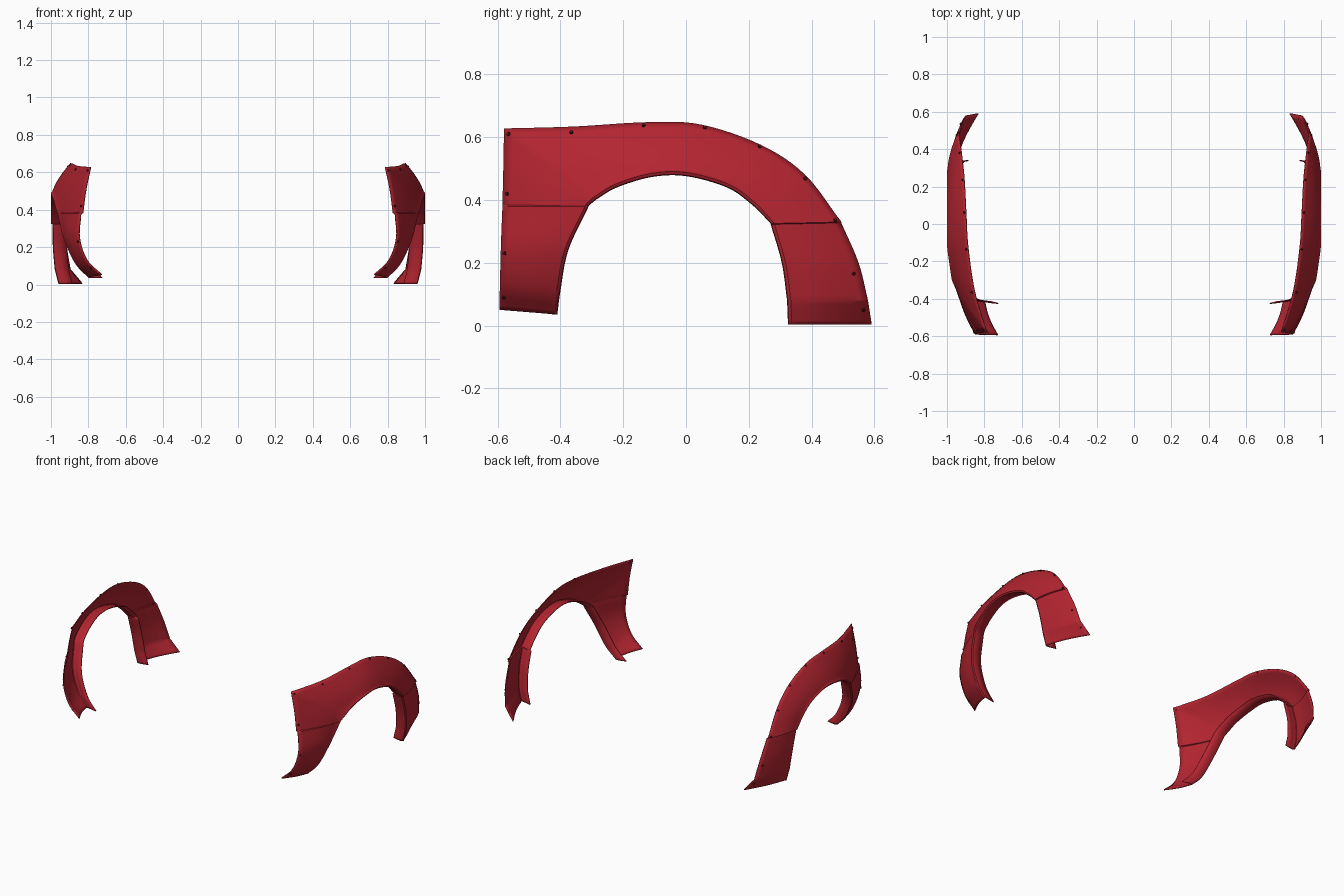
import bpy, bmesh, math
from mathutils import Vector

old = bpy.data.objects.get("Cube")
if old:
    bpy.data.objects.remove(old, do_unlink=True)


def make_material(name, colour):
    mat = bpy.data.materials.new(name)
    mat.use_nodes = True
    mat.diffuse_color = colour
    mat.node_tree.nodes["Principled BSDF"].inputs["Base Color"].default_value = colour
    return mat


red = make_material("red paint", (0.45, 0.018, 0.03, 1))
dark = make_material("dark red bolts", (0.09, 0.006, 0.01, 1))

# Each station pairs a body-side edge point with a wheel-arch edge point (x, y, z).
# Runs are smooth inside and meet at a crease or a small step.
front_foot = [
    ((.73, -.595, .05), (.80, -.41, .035)),
    ((.81, -.593, .13), (.87, -.40, .11)),
    ((.85, -.59, .25), (.93, -.375, .24)),
    ((.842, -.585, .38), (.965, -.31, .38)),
]
front_panel = [
    ((.832, -.585, .385), (.965, -.31, .38)),
    ((.815, -.582, .51), (.97, -.30, .39)),
    ((.79, -.58, .628), (.975, -.285, .402)),
]
arch = [
    front_panel[-1],
    ((.855, -.36, .634), (.985, -.22, .44)),
    ((.89, -.12, .648), (1, -.11, .473)),
    ((.90, .05, .64), (1, 0, .476)),
    ((.91, .24, .575), (1, .13, .44)),
    ((.925, .38, .48), (1, .21, .385)),
    ((.94, .495, .33), (1, .27, .325)),
]
rear_panel = [
    ((.932, .495, .327), (.992, .27, .322)),
    ((.92, .55, .2), (.99, .305, .2)),
    ((.90, .58, .08), (.98, .322, .08)),
]
rear_foot = [rear_panel[-1], ((.835, .592, .003), (.96, .325, .003))]
RUNS = (front_foot, front_panel, arch, rear_panel, rear_foot)

STEPS = 6        # rows per station gap
COLUMNS = 10     # spans across the panel
LIP = 0.075      # width of the inward return around the arch


def spline(points):
    """Smooth curve through the points."""
    pts = [Vector(p) for p in points]
    pts = [2 * pts[0] - pts[1]] + pts + [2 * pts[-1] - pts[-2]]
    out = []
    for a, b, c, d in zip(pts, pts[1:], pts[2:], pts[3:]):
        for i in range(STEPS):
            t = i / STEPS
            out.append(b + (c - a) * t / 2 + (2 * a - 5 * b + 4 * c - d) * t * t / 2
                       + (3 * b - a - 3 * c + d) * t ** 3 / 2)
    return out + [pts[-2]]


def section(body, edge):
    """Cross-section from the body edge, over the panel, round into the arch lip."""
    row = []
    for i in range(COLUMNS):
        u = i / COLUMNS
        p = body.lerp(edge, u)
        p.x = min(1, p.x + 0.012 * math.sin(math.pi * u))
        row.append(p)
    away = body - edge
    away.x = 0
    away.normalize()
    for inward, back in ((0, .012), (.004, .003), (.014, 0), (LIP / 2, .003), (LIP, .012)):
        row.append(edge + away * back - Vector((inward, 0, 0)))
    return row


def finish(bm, name, mat):
    mesh = bpy.data.meshes.new(name)
    bm.to_mesh(mesh)
    bm.free()
    mesh.materials.append(mat)
    obj = bpy.data.objects.new(name, mesh)
    bpy.context.collection.objects.link(obj)
    bpy.ops.object.select_all(action='DESELECT')
    obj.select_set(True)
    bpy.context.view_layer.objects.active = obj
    bpy.ops.object.shade_smooth_by_angle(angle=math.radians(28))
    return obj


# Bolt positions along the rim (y, z)
BOLTS = [(-.58, .09), (-.578, .23), (-.57, .42), (-.565, .61), (-.365, .615), (-.135, .637),
         (.06, .63), (.235, .57), (.38, .468), (.475, .335), (.535, .165), (.565, .05)]


def build_side(side, sign):
    # Fender flare shell
    rows = []
    for run in RUNS:
        bodies = spline([s[0] for s in run])
        edges = spline([s[1] for s in run])
        rows += [section(b, e) for b, e in zip(bodies, edges)]
    bm = bmesh.new()
    grid = [[bm.verts.new((p.x * sign, p.y, p.z)) for p in row] for row in rows]
    for r0, r1 in zip(grid, grid[1:]):
        for i in range(len(r0) - 1):
            quad = [r0[i], r0[i + 1], r1[i + 1], r1[i]]
            bm.faces.new(quad if sign > 0 else quad[::-1])
    bmesh.ops.remove_doubles(bm, verts=bm.verts[:], dist=0.0002)
    bm.normal_update()

    # Bolts sit on the panel just inside its rim
    bolts = bmesh.new()
    for y, z in BOLTS:
        face = min(bm.faces, key=lambda f: (f.calc_center_median().yz - Vector((y, z))).length
                   + (1 if f.normal.x * sign < 0.1 else 0))
        c, n = face.calc_center_median(), face.normal
        x = c.x - (n.y * (y - c.y) + n.z * (z - c.z)) / n.x
        place = n.to_track_quat('Z', 'Y').to_matrix().to_4x4()
        place.translation = Vector((x, y, z))
        bmesh.ops.create_cone(bolts, cap_ends=True, segments=10, radius1=.007,
                              radius2=.005, depth=.012, matrix=place)

    shell = finish(bm, side + "_fender_flare", red)
    solid = shell.modifiers.new("thickness", 'SOLIDIFY')
    solid.thickness = 0.006
    solid.offset = -1
    finish(bolts, side + "_flare_bolts", dark)


build_side("left", 1)
build_side("right", -1)
